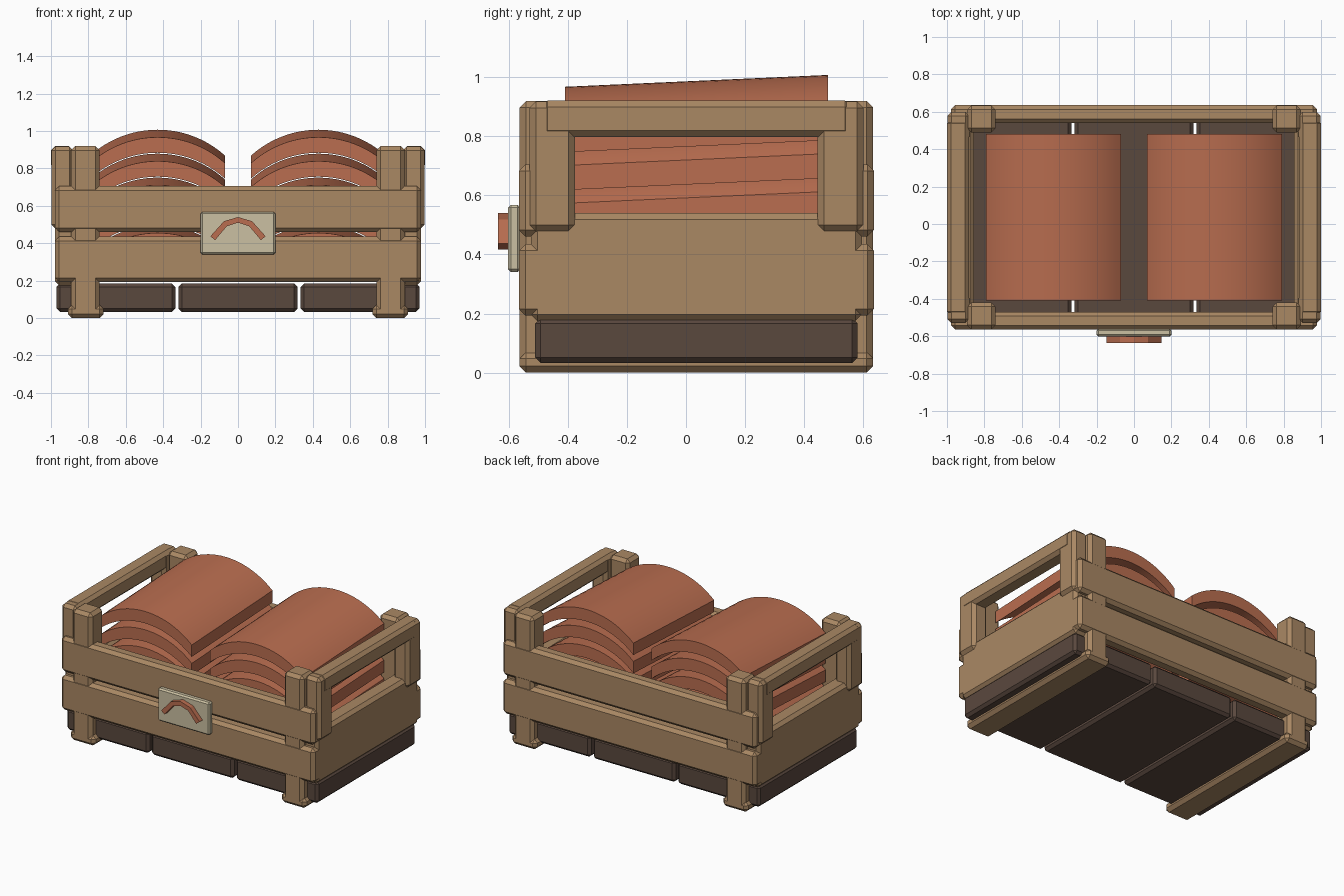
import bpy, bmesh, math

cube = bpy.data.objects.get("Cube")
if cube:
    bpy.data.objects.remove(cube, do_unlink=True)

CY = 0.035  # middle of the crate in y


def material(name, rgb):
    m = bpy.data.materials.new(name)
    m.use_nodes = True
    m.diffuse_color = (*rgb, 1)
    m.node_tree.nodes["Principled BSDF"].inputs["Base Color"].default_value = (*rgb, 1)
    return m


WOOD = material("light wood", (0.40, 0.246, 0.127))
DARK = material("dark wood", (0.102, 0.065, 0.048))
CLAY = material("terracotta", (0.49, 0.155, 0.08))
PLATE = material("pale plaque", (0.60, 0.53, 0.36))


def finish(bm, name, mat):
    bmesh.ops.recalc_face_normals(bm, faces=bm.faces[:])
    mesh = bpy.data.meshes.new(name)
    bm.to_mesh(mesh)
    bm.free()
    mesh.materials.append(mat)
    ob = bpy.data.objects.new(name, mesh)
    bpy.context.collection.objects.link(ob)
    return ob


def box(name, x, y, z, mat=WOOD, bevel=0.022):
    """Chamfered box from (min, max) ranges."""
    bm = bmesh.new()
    bmesh.ops.create_cube(bm, size=1)
    for v in bm.verts:
        v.co = [r[0] + (c + 0.5) * (r[1] - r[0]) for c, r in zip(v.co, (x, y, z))]
    bmesh.ops.bevel(bm, geom=bm.edges[:], offset=bevel, segments=1, affect='EDGES')
    return finish(bm, name, mat)


def span(side, a, b):
    """Range a..b, mirrored when side is -1."""
    return tuple(sorted((side * a, side * b)))


def yspan(side, a, b):
    return tuple(CY + v for v in span(side, a, b))


def extrude_outline(name, front, back, mat):
    """Closed solid between two matching outlines."""
    bm = bmesh.new()
    a = [bm.verts.new(p) for p in front]
    b = [bm.verts.new(p) for p in back]
    n = len(a)
    bm.faces.new(a)
    bm.faces.new(b[::-1])
    for i in range(n):
        j = (i + 1) % n
        bm.faces.new((a[i], b[i], b[j], a[j]))
    return finish(bm, name, mat)


# Floor boards
for label, x in (("right", (-0.97, -0.335)), ("middle", (-0.318, 0.318)), ("left", (0.335, 0.97))):
    box(label + "_floor_board", x, (CY - 0.545, CY + 0.545), (0.033, 0.185), DARK, 0.018)

# Sides: runner, panel and top rail
for sx, side in ((1, "left"), (-1, "right")):
    box(side + "_runner", span(sx, 0.718, 0.91), (CY - 0.598, CY + 0.598), (0, 0.07))
    box(side + "_panel", span(sx, 0.855, 0.978), (CY - 0.56, CY + 0.56), (0.175, 0.54))
    box(side + "_top_rail", span(sx, 0.882, 1.0), (CY - 0.525, CY + 0.525), (0.797, 0.92))
    # Corner posts
    for sy, end in ((-1, "front"), (1, "back")):
        box(f"{end}_{side}_post", span(sx, 0.74, 0.892), yspan(sy, 0.455, 0.598), (0.005, 0.919))
        box(f"{end}_{side}_side_post", span(sx, 0.88, 0.998), yspan(sy, 0.41, 0.565), (0.478, 0.918))

# Front and back slats
for sy, end in ((-1, "front"), (1, "back")):
    for label, z in (("lower", (0.193, 0.435)), ("upper", (0.46, 0.705))):
        box(f"{end}_{label}_slat", (-0.978, 0.978), yspan(sy, 0.505, 0.6), z)

# Two stacks of curved tiles, leaning slightly forward
HALF, RISE, THICK, STEP, SEGS = 0.36, 0.138, 0.083, 0.128, 24
RADIUS = (HALF ** 2 + RISE ** 2) / (2 * RISE)
ANGLE = math.asin(HALF / RADIUS)
arc = [(RADIUS * math.sin(t), RADIUS * (math.cos(t) - 1))
       for t in (ANGLE * (2 * i / SEGS - 1) for i in range(SEGS + 1))]
outline = arc + [(x, z - THICK) for x, z in reversed(arc)]
for sx, side in ((1, "left"), (-1, "right")):
    for k in range(5):
        rings = [[(sx * 0.43 + x, y, z + peak - k * STEP) for x, z in outline]
                 for y, peak in ((-0.41, 0.967), (0.48, 1.007))]
        tile = extrude_outline(f"{side}_tile_{k + 1}", *rings, CLAY)
        bpy.ops.object.select_all(action='DESELECT')
        tile.select_set(True)
        bpy.context.view_layer.objects.active = tile
        bpy.ops.object.shade_smooth_by_angle(angle=math.radians(30))

# Plaque with a small faceted tile emblem
box("plaque", (-0.2, 0.2), (-0.602, -0.56), (0.34, 0.568), PLATE, 0.01)
top = [(-0.148, 0.437), (-0.075, 0.518), (0, 0.54), (0.075, 0.518), (0.148, 0.437)]
low = [(0.122, 0.417), (0.06, 0.491), (0, 0.51), (-0.06, 0.491), (-0.122, 0.417)]
extrude_outline("plaque_emblem", *[[(x, y, z) for x, z in top + low] for y in (-0.635, -0.6)], CLAY)
